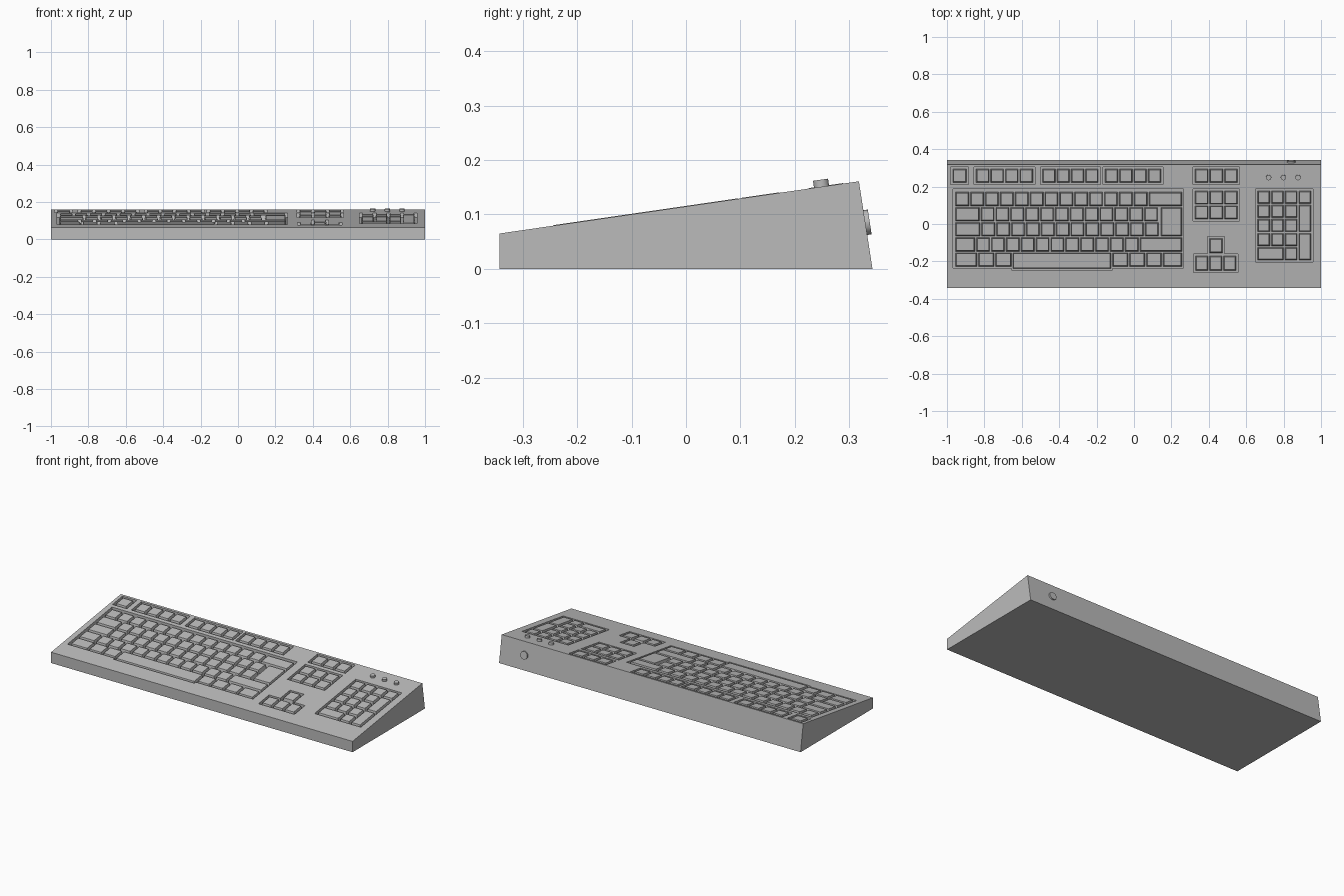
import bpy, bmesh, math
from mathutils import Matrix, Vector

cube = bpy.data.objects.get("Cube")
if cube:
    bpy.data.objects.remove(cube, do_unlink=True)

grey = bpy.data.materials.new("warm_grey_plastic")
grey.use_nodes = True
COLOUR = (0.5, 0.5, 0.5, 1)
grey.diffuse_color = COLOUR
grey.node_tree.nodes["Principled BSDF"].inputs["Base Color"].default_value = COLOUR

# Side profile of the wedge-shaped case
FRONT, BACK_TOP, BACK = -0.343, 0.318, 0.343
Z_FRONT, Z_BACK = 0.065, 0.161
SLOPE = (Z_BACK - Z_FRONT) / (BACK_TOP - FRONT)
DEPTH = 0.024
UNIT = 0.0795


def on_top(x, y, h):
    return Vector((x, y, Z_FRONT + (y - FRONT) * SLOPE + h))


def finish(name, bm):
    bmesh.ops.recalc_face_normals(bm, faces=bm.faces[:])
    mesh = bpy.data.meshes.new(name)
    bm.to_mesh(mesh)
    bm.free()
    mesh.materials.append(grey)
    obj = bpy.data.objects.new(name, mesh)
    bpy.context.collection.objects.link(obj)
    return obj


def block(bm, x0, x1, y0, y1, low, high, taper=0.0):
    """Box following the sloping top, narrowed at its upper face."""
    rings = []
    for h, t in ((low, 0), (high, taper)):
        corners = ((x0 + t, y0 + t), (x1 - t, y0 + t), (x1 - t, y1 - t), (x0 + t, y1 - t))
        rings.append([bm.verts.new(on_top(x, y, h)) for x, y in corners])
    bm.faces.new(rings[0])
    bm.faces.new(rings[1])
    for i in range(4):
        j = (i + 1) % 4
        bm.faces.new((rings[0][i], rings[0][j], rings[1][j], rings[1][i]))


def key(bm, x0, x1, y0, y1):
    g = 0.004
    block(bm, x0 + g, x1 - g, y0 + g, y1 - g, -DEPTH - 0.001, 0.001, 0.005)


def key_row(bm, x, y0, y1, widths):
    for w in widths:
        key(bm, x, x + w, y0, y1)
        x += w


def key_grid(bm, x0, x1, y0, y1, columns, rows=1):
    dy = (y1 - y0) / rows
    for r in range(rows):
        key_row(bm, x0, y0 + r * dy, y0 + (r + 1) * dy, [(x1 - x0) / columns] * columns)


# Case
bm = bmesh.new()
profile = ((FRONT, 0), (BACK, 0), (BACK_TOP, Z_BACK), (FRONT, Z_FRONT))
side = bm.faces.new([bm.verts.new((-1, y, z)) for y, z in profile])
extruded = bmesh.ops.extrude_face_region(bm, geom=[side])["geom"]
bmesh.ops.translate(bm, vec=(2, 0, 0), verts=[v for v in extruded if isinstance(v, bmesh.types.BMVert)])
case = finish("case", bm)

# Rectangular key groups: name, x range, y range, columns, rows
groups = [
    ("escape_key", -0.98, -0.885, 0.21, 0.305, 1, 1),
    ("function_keys_left", -0.855, -0.53, 0.21, 0.305, 4, 1),
    ("function_keys_middle", -0.50, -0.18, 0.21, 0.305, 4, 1),
    ("function_keys_right", -0.165, 0.155, 0.21, 0.305, 4, 1),
    ("system_keys", 0.315, 0.565, 0.21, 0.305, 3, 1),
    ("navigation_keys", 0.315, 0.565, 0.016, 0.187, 3, 2),
    ("arrow_keys_lower", 0.318, 0.557, -0.26, -0.16, 3, 1),
    ("arrow_key_up", 0.393, 0.485, -0.165, -0.068, 1, 1),
]
wells = [g[1:5] for g in groups]
wells += [
    (-0.967, 0.264, -0.235, 0.187),   # main block
    (-0.655, -0.115, -0.247, -0.2),   # space bar bay
    (0.65, 0.957, -0.203, 0.187),     # number pad
]

# Recesses cut into the sloping top
for well in wells:
    bm = bmesh.new()
    block(bm, *well, -DEPTH, 0.03)
    cutter = finish("well_cutter", bm)
    cutter.hide_render = True
    mod = case.modifiers.new("well", "BOOLEAN")
    mod.operation = "DIFFERENCE"
    mod.solver = "EXACT"
    mod.object = cutter
    bpy.context.view_layer.objects.active = case
    bpy.ops.object.modifier_apply(modifier=mod.name)
    bpy.data.objects.remove(cutter, do_unlink=True)

# Keys of the rectangular groups
M = 0.007
for name, x0, x1, y0, y1, columns, rows in groups:
    bm = bmesh.new()
    top = y1 if name != "arrow_key_up" else y1 + 0.002
    key_grid(bm, x0 + M, x1 - M, y0 + M, top - M, columns, rows)
    finish(name, bm)

# Main typing block, rows from the back to the front
bm = bmesh.new()
LEFT, RIGHT, PITCH, TOP = -0.958, 0.26, 0.081, 0.174
edges = [TOP - PITCH * i for i in range(6)]
key_row(bm, LEFT, edges[1], edges[0], [UNIT] * 13 + [RIGHT - LEFT - 13 * UNIT])
key_row(bm, LEFT, edges[2], edges[1], [1.7 * UNIT] + [UNIT] * 12)
key_row(bm, LEFT, edges[3], edges[2], [1.75 * UNIT] + [UNIT] * 12)
key_row(bm, LEFT, edges[4], edges[3], [1.4 * UNIT] + [UNIT] * 11)
key(bm, 0.14, RIGHT, edges[3], edges[1])
key(bm, LEFT + 12.4 * UNIT, RIGHT, edges[4], edges[3])
key_row(bm, LEFT, edges[5], edges[4], [0.122, 0.092, 0.092])
key_row(bm, -0.118, edges[5], edges[4], [0.09, 0.09, 0.09, 0.108])
finish("typing_keys", bm)

bm = bmesh.new()
key(bm, -0.652, -0.118, -0.243, edges[4])
finish("space_bar", bm)

# Number pad with tall plus and enter keys and a wide zero key
bm = bmesh.new()
PX, PY, W, H = 0.657, -0.196, 0.0733, 0.0753
key_grid(bm, PX, PX + 3 * W, PY + H, PY + 5 * H, 3, 4)
key_row(bm, PX, PY, PY + H, [2 * W, W])
for low, high in ((0, 2), (2, 4), (4, 5)):
    key(bm, PX + 3 * W, PX + 4 * W, PY + low * H, PY + high * H)
finish("number_pad_keys", bm)


def peg(name, location, radius, depth, tilt):
    bm = bmesh.new()
    bmesh.ops.create_cone(bm, cap_ends=True, segments=24, radius1=radius, radius2=radius, depth=depth,
                          matrix=Matrix.Translation(location) @ Matrix.Rotation(tilt, 4, "X"))
    obj = finish(name, bm)
    bpy.ops.object.select_all(action="DESELECT")
    obj.select_set(True)
    bpy.context.view_layer.objects.active = obj
    bpy.ops.object.shade_smooth_by_angle(angle=math.radians(40))


# Indicator lights and the cable socket on the back
for i, name in enumerate(("left", "middle", "right")):
    peg("indicator_light_" + name, on_top(0.72 + 0.0785 * i, 0.249, 0.002), 0.014, 0.022, math.atan(SLOPE))
lean = math.atan((BACK - BACK_TOP) / Z_BACK)
peg("cable_socket", (0.84, 0.329, 0.085), 0.023, 0.018, lean - math.pi / 2)
